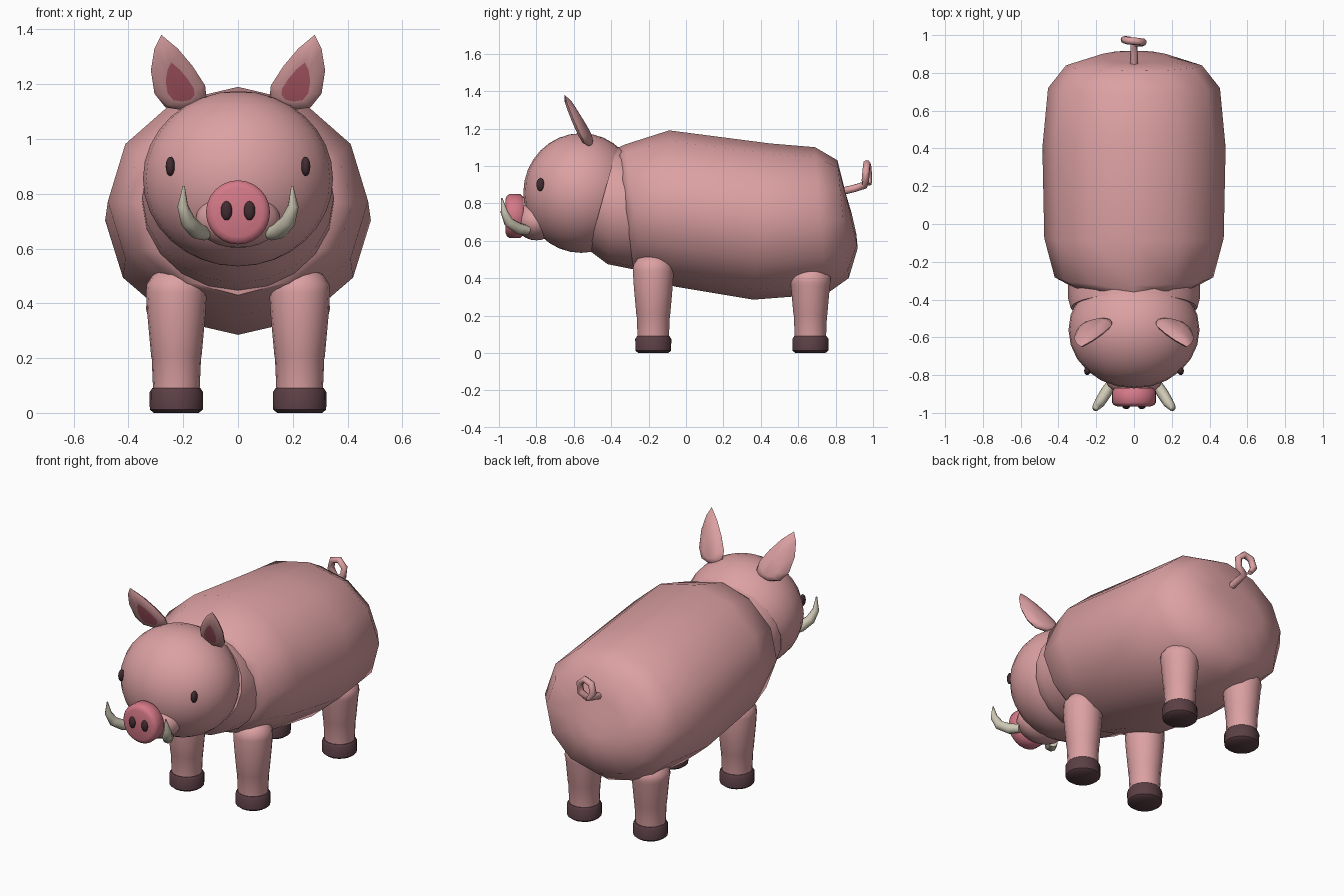
import bpy, bmesh, math
from mathutils import Vector

if "Cube" in bpy.data.objects:
    bpy.data.objects.remove(bpy.data.objects["Cube"])


def material(name, rgb):
    m = bpy.data.materials.new(name)
    m.diffuse_color = (*rgb, 1)
    m.use_nodes = True
    m.node_tree.nodes["Principled BSDF"].inputs["Base Color"].default_value = m.diffuse_color
    return m


SKIN = material("skin pink", (0.72, 0.355, 0.365))
SNOUT = material("snout pink", (0.66, 0.19, 0.245))
EAR = material("inner ear rose", (0.50, 0.12, 0.16))
HOOF = material("hoof brown", (0.105, 0.05, 0.06))
DARK = material("eye dark", (0.055, 0.025, 0.03))
TUSK = material("tusk ivory", (0.62, 0.58, 0.46))


def finish(name, bm, mats, angle=45):
    bmesh.ops.recalc_face_normals(bm, faces=bm.faces)
    me = bpy.data.meshes.new(name)
    bm.to_mesh(me)
    bm.free()
    for m in mats:
        me.materials.append(m)
    ob = bpy.data.objects.new(name, me)
    bpy.context.collection.objects.link(ob)
    bpy.ops.object.select_all(action='DESELECT')
    ob.select_set(True)
    bpy.context.view_layer.objects.active = ob
    bpy.ops.object.shade_smooth_by_angle(angle=math.radians(angle))
    return ob


def loft(name, rings, mats, angle=45, first_cap=0):
    """Skin a list of equal-length rings and close both ends."""
    bm = bmesh.new()
    vs = [[bm.verts.new(p) for p in r] for r in rings]
    n = len(vs[0])
    for a, b in zip(vs, vs[1:]):
        for i in range(n):
            j = (i + 1) % n
            bm.faces.new((a[i], a[j], b[j], b[i]))
    bm.faces.new(vs[0]).material_index = first_cap
    bm.faces.new(vs[-1])
    return finish(name, bm, mats, angle)


def circle(c, u, v, n):
    c, u, v = Vector(c), Vector(u), Vector(v)
    return [c + u * math.cos(t) + v * math.sin(t)
            for t in (2 * math.pi * i / n for i in range(n))]


def slanted(yt, zt, yb, zb, rx, n):
    """Ring across the animal, given its top point, bottom point and half width."""
    return circle((0, (yt + yb) / 2, (zt + zb) / 2), (rx, 0, 0),
                  (0, (yt - yb) / 2, (zt - zb) / 2), n)


def ellipsoid(name, c, r, mat, seg=16, rows=10):
    bm = bmesh.new()
    bmesh.ops.create_uvsphere(bm, u_segments=seg, v_segments=rows, radius=1)
    for v in bm.verts:
        v.co = Vector(c) + Vector(a * b for a, b in zip(v.co, r))
    return finish(name, bm, [mat], 60)


def tube(name, pts, radii, mat, n=8):
    pts = [Vector(p) for p in pts]
    rings, u = [], Vector((0, 0, 1))
    for i, p in enumerate(pts):
        t = (pts[min(i + 1, len(pts) - 1)] - pts[max(i - 1, 0)]).normalized()
        u = (u - t * u.dot(t)).normalized()
        rings.append(circle(p, u * radii[i], t.cross(u) * radii[i], n))
    return loft(name, rings, [mat], 60)


# Body: twelve-sided barrel
body = [(-.36, 1.10, -.28, .43, .35), (-.325, 1.115, -.24, .42, .42),
        (-.09, 1.19, -.06, .355, .475), (.45, 1.12, .36, .285, .485),
        (.69, 1.10, .75, .315, .455), (.81, 1.03, .87, .40, .36),
        (.852, .86, .918, .56, .19), (.885, .75, .91, .64, .06)]
loft("body", [slanted(*r, 12) for r in body], [SKIN], 65)

# Neck and head
neck = [(-.37, 1.10, -.52, .55, .335), (-.36, 1.10, -.42, .475, .35),
        (-.33, 1.09, -.27, .445, .35)]
loft("neck", [slanted(*r, 20) for r in neck], [SKIN])
ellipsoid("head", (0, -.56, .855), (.347, .31, .32), SKIN, 24, 16)

# Muzzle and snout disc
ellipsoid("muzzle", (0, -.80, .705), (.157, .115, .103), SKIN, 18, 12)
disc = [(-.965, .09), (-.958, .107), (-.945, .117), (-.885, .117), (-.868, .10)]
loft("snout", [circle((0, y, .732), (r, 0, 0), (0, 0, r), 24) for y, r in disc], [SNOUT])

# Ear outline (x, z), listed for the +x side
ear = [(.28, 1.38), (.22, 1.33), (.165, 1.265), (.12, 1.195), (.115, 1.15),
       (.145, 1.118), (.20, 1.105), (.265, 1.115), (.305, 1.165), (.318, 1.25),
       (.305, 1.33)]


def ear_ring(s, scale, off):
    pts = []
    for x, z in ear:
        x, z = .205 + (x - .205) * scale, 1.17 + (z - 1.17) * scale
        pts.append((s * x, -.56 - .42 * (z - 1.2) - .2 * (x - .21) + off, z))
    return pts


leg_profile = [(.06, .084), (.20, .090), (.205, .092), (.36, .106)]
hoof_profile = [(0, .082), (.012, .097), (.075, .098), (.09, .088)]

for s, side in ((1, "left"), (-1, "right")):
    # Ears with a rose patch on the front
    loft("ear_" + side, [ear_ring(s, k, o) for k, o in
         ((.52, -.020), (.85, -.016), (1, 0), (.85, .02), (.45, .032))],
         [SKIN, EAR], 70, 1)
    # Eyes and nostrils
    ellipsoid("eye_" + side, (s * .247, -.778, .90), (.017, .022, .035), DARK)
    ellipsoid("nostril_" + side, (s * .042, -.964, .738), (.021, .016, .035), DARK)
    # Tusks
    tube("tusk_" + side,
         [(s * .12, -.845, .655), (s * .15, -.895, .665), (s * .183, -.948, .70),
          (s * .202, -.972, .755), (s * .198, -.985, .828)],
         [.026, .031, .028, .02, .004], TUSK)
    # Legs and hooves
    for end, y, top in (("front", -.175, .47), ("back", .665, .41)):
        prof = leg_profile + [(top - .03, .111), (top, .108),
                              (top + .035, .085), (top + .055, .045)]
        for part, p, m in (("leg", prof, SKIN), ("hoof", hoof_profile, HOOF)):
            loft(f"{end}_{part}_{side}",
                 [circle((s * .225, y, z), (r, 0, 0), (0, r, 0), 18) for z, r in p], [m])

# Curly tail: short stem, then one coarse turn
path = [(0, .83, .863), (0, .90, .88), (0, .955, .897)]
for i in range(1, 7):
    t = math.radians(-90 + 56 * i)
    path.append((.052 * math.cos(t), .955 + .004 * i, .955 + .058 * math.sin(t)))
tube("tail", path, [.02] * 8 + [.014], SKIN)
